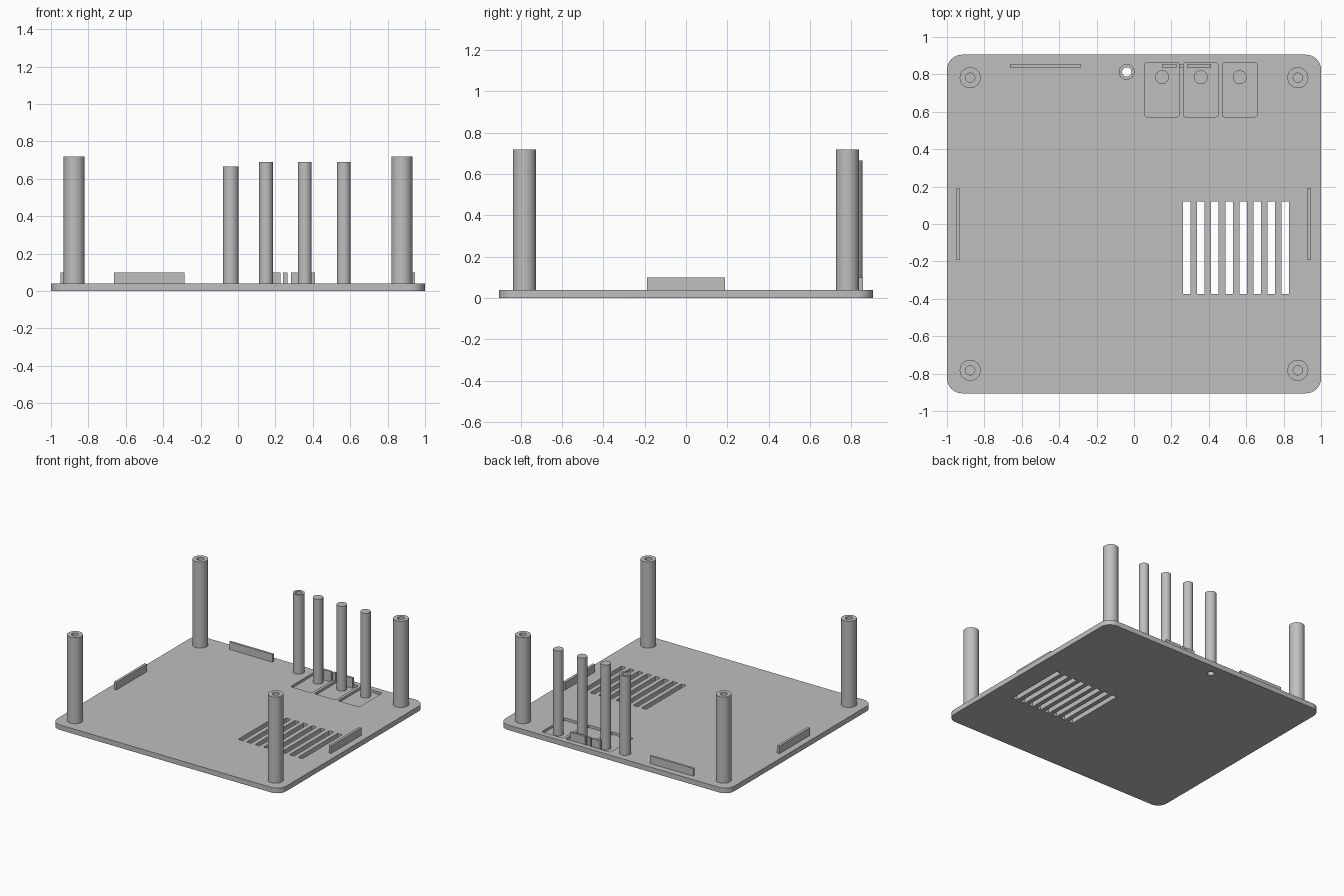
import bpy, bmesh, math
from mathutils import Matrix, Vector

cube = bpy.data.objects.get("Cube")
if cube:
    bpy.data.objects.remove(cube, do_unlink=True)

grey = bpy.data.materials.new("plain grey")
grey.use_nodes = True
grey.diffuse_color = (0.52, 0.52, 0.52, 1)
grey.node_tree.nodes["Principled BSDF"].inputs["Base Color"].default_value = (0.52, 0.52, 0.52, 1)

THICK, FLOOR = 0.04, 0.02   # plate top and recess floor


def finish(name, bm):
    mesh = bpy.data.meshes.new(name)
    bmesh.ops.recalc_face_normals(bm, faces=bm.faces)
    bm.to_mesh(mesh)
    bm.free()
    obj = bpy.data.objects.new(name, mesh)
    mesh.materials.append(grey)
    bpy.context.collection.objects.link(obj)
    return obj


def box(name, x0, x1, y0, y1, z0, z1, radius=0, segments=8):
    """Box between limits, with optional rounded vertical edges."""
    bm = bmesh.new()
    size = Matrix.Diagonal((x1 - x0, y1 - y0, z1 - z0, 1))
    centre = Matrix.Translation(((x0 + x1) / 2, (y0 + y1) / 2, (z0 + z1) / 2))
    bmesh.ops.create_cube(bm, size=1, matrix=centre @ size)
    if radius:
        upright = [e for e in bm.edges
                   if abs(e.verts[0].co.z - e.verts[1].co.z) > 1e-4]
        bmesh.ops.bevel(bm, geom=upright, offset=radius, segments=segments,
                        profile=0.5, affect='EDGES')
    return finish(name, bm)


def rod(name, x, y, z0, z1, radius, sides=40):
    bm = bmesh.new()
    bmesh.ops.create_cone(bm, cap_ends=True, segments=sides, radius1=radius,
                          radius2=radius, depth=z1 - z0,
                          matrix=Matrix.Translation((x, y, (z0 + z1) / 2)))
    return finish(name, bm)


def tube(name, x, y, z0, z1, outer, inner, sides=40):
    """Hollow post: a rectangular profile spun about its axis."""
    bm = bmesh.new()
    profile = [(inner, z0), (outer, z0), (outer, z1), (inner, z1)]
    verts = [bm.verts.new((x + r, y, z)) for r, z in profile]
    edges = [bm.edges.new((verts[i], verts[(i + 1) % 4])) for i in range(4)]
    bmesh.ops.spin(bm, geom=verts + edges, cent=(x, y, 0), axis=(0, 0, 1),
                   angle=math.tau, steps=sides, use_merge=True)
    bmesh.ops.remove_doubles(bm, verts=bm.verts, dist=1e-5)
    return finish(name, bm)


def cut(target, cutter):
    """Subtract the cutter and bake the result."""
    mod = target.modifiers.new("cut", 'BOOLEAN')
    mod.operation, mod.solver, mod.object = 'DIFFERENCE', 'EXACT', cutter
    baked = bpy.data.meshes.new_from_object(
        target.evaluated_get(bpy.context.evaluated_depsgraph_get()))
    target.modifiers.clear()
    target.data = baked
    bpy.data.objects.remove(cutter, do_unlink=True)


# Base plate with vent slots, light hole and button recesses
plate = box("base_plate", -1, 1, -0.905, 0.905, 0, THICK, 0.08)
for i in range(8):
    x = 0.283 + 0.075 * i
    cut(plate, box("slot_cutter", x - 0.02, x + 0.02, -0.375, 0.12, -0.1, 0.1))
cut(plate, rod("hole_cutter", -0.039, 0.813, -0.1, 0.1, 0.025))
buttons = (0.15, 0.357, 0.565)
for x in buttons:
    cut(plate, box("recess_cutter", x - 0.093, x + 0.093, 0.573, 0.862,
                   FLOOR, 0.1, 0.012, 3))

# Corner screw posts
parts = [plate]
for side, sx in (("right", -1), ("left", 1)):
    for end, sy in (("front", -1), ("back", 1)):
        parts.append(tube(f"{end}_{side}_screw_post", sx * 0.876, sy * 0.782,
                          THICK, 0.72, 0.056, 0.025))

# Light guide tube and button stems
parts.append(tube("light_tube", -0.039, 0.813, THICK, 0.665, 0.042, 0.025))
for i, x in enumerate(buttons):
    parts.append(rod(f"button_stem_{i + 1}", x, 0.785, FLOOR, 0.69, 0.037))

# Side ribs and back ribs
for side, x in (("right", -0.94), ("left", 0.936)):
    box(f"{side}_rib", x - 0.01, x + 0.01, -0.19, 0.19, THICK, 0.1)
box("back_rib", -0.663, -0.285, 0.838, 0.856, THICK, 0.1)
for i, (x0, x1) in enumerate(((0.15, 0.226), (0.241, 0.264), (0.283, 0.412))):
    box(f"button_rib_{i + 1}", x0, x1, 0.838, 0.856, FLOOR, 0.1)

# Smooth the round parts, keeping sharp edges
bpy.ops.object.select_all(action='DESELECT')
for obj in parts:
    obj.select_set(True)
bpy.context.view_layer.objects.active = plate
bpy.ops.object.shade_smooth_by_angle(angle=math.radians(30))
